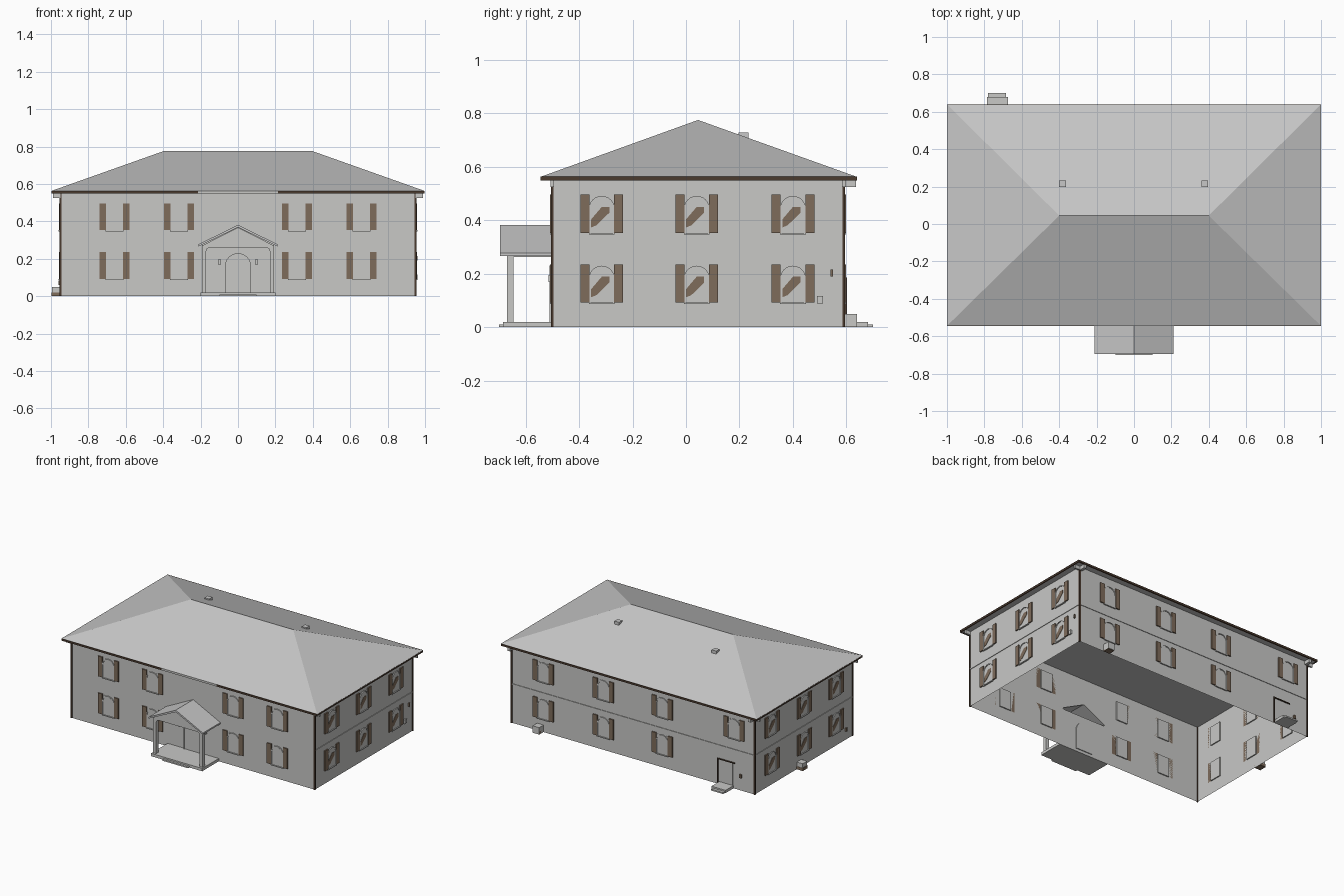
import bpy, bmesh, math
from mathutils import Matrix, Vector

cube = bpy.data.objects.get("Cube")
if cube:
    bpy.data.objects.remove(cube)


def material(name, rgb):
    m = bpy.data.materials.new(name)
    m.use_nodes = True
    m.diffuse_color = (*rgb, 1)
    m.node_tree.nodes["Principled BSDF"].inputs["Base Color"].default_value = (*rgb, 1)
    return m


GREY = material("light grey", (0.58, 0.58, 0.565))
ROOF = material("roof grey", (0.57, 0.57, 0.57))
BROWN = material("shutter brown", (0.21, 0.15, 0.105))
DARK = material("dark brown", (0.07, 0.043, 0.028))

W, FRONT, BACK, EAVE = 0.95, -0.5, 0.59, 0.55
MID = (FRONT + BACK) / 2


def side(origin, turn):
    """Wall frame: x runs right as seen from outside, -y points outward."""
    return Matrix.Translation(origin) @ Matrix.Rotation(math.radians(turn), 4, 'Z')


SIDES = {
    "front": side((0, FRONT, 0), 0),
    "right": side((W, 0, 0), 90),
    "back": side((0, BACK, 0), 180),
    "left": side((-W, 0, 0), 270),
}
HOME = Matrix.Identity(4)


def finish(name, bm, mat, frame=HOME):
    mesh = bpy.data.meshes.new(name)
    bm.to_mesh(mesh)
    bm.free()
    mesh.transform(frame)
    mesh.materials.append(mat)
    ob = bpy.data.objects.new(name, mesh)
    bpy.context.scene.collection.objects.link(ob)
    return ob


def prism(name, pts, y0, y1, mat, frame=HOME):
    """Extrude an x-z outline from y0 to y1; a single sheet if they are equal."""
    bm = bmesh.new()
    face = bm.faces.new([bm.verts.new((x, y0, z)) for x, z in pts])
    if y0 != y1:
        ext = bmesh.ops.extrude_face_region(bm, geom=[face], use_keep_orig=True)
        moved = [g for g in ext["geom"] if isinstance(g, bmesh.types.BMVert)]
        bmesh.ops.translate(bm, verts=moved, vec=(0, y1 - y0, 0))
        bmesh.ops.recalc_face_normals(bm, faces=bm.faces)
    return finish(name, bm, mat, frame)


def box(name, x0, x1, y0, y1, z0, z1, mat, frame=HOME):
    return prism(name, [(x0, z0), (x1, z0), (x1, z1), (x0, z1)], y0, y1, mat, frame)


def arch(cx, half, z0, spring, steps=12):
    """Outline of a round-headed opening, from bottom right to bottom left."""
    curve = [(cx + half * math.cos(math.pi * i / steps),
              spring + half * math.sin(math.pi * i / steps)) for i in range(steps + 1)]
    return [(cx + half, z0)] + curve + [(cx - half, z0)]


def arch_ring(name, cx, half, t, z0, spring, depth, frame):
    ring = arch(cx, half, z0, spring) + arch(cx, half - t, z0, spring)[::-1]
    prism(name, ring, -depth, 0, GREY, frame)


# Walls: the front one is open behind the porch gable
for s in (1, -1):
    notch = [(W, 0), (0, 0), (0, 0.27), (0.19, 0.27), (0, 0.365), (0, EAVE), (W, EAVE)]
    prism("front_wall", [(s * x, z) for x, z in notch], FRONT, FRONT, GREY)
box("back_wall", -W, W, BACK, BACK, 0, EAVE, GREY)
box("left_wall", -BACK, -FRONT, 0, 0, 0, EAVE, GREY, SIDES["left"])
box("right_wall", FRONT, BACK, 0, 0, 0, EAVE, GREY, SIDES["right"])

# Floor band on three sides
for key, a, b in (("right", FRONT, BACK), ("back", -W, W), ("left", -BACK, -FRONT)):
    box(key + "_floor_band", a, b, -0.004, 0, 0.271, 0.278, GREY, SIDES[key])

# Hipped roof
bm = bmesh.new()
y0, y1, z0 = -0.545, 0.64, 0.562
eave = [bm.verts.new(c) for c in ((-1, y0, z0), (1, y0, z0), (1, y1, z0), (-1, y1, z0))]
ridge = [bm.verts.new((x, 0.045, 0.775)) for x in (-0.4, 0.4)]
a, b, c, d = eave
for f in ((a, b, ridge[1], ridge[0]), (b, c, ridge[1]), (c, d, ridge[0], ridge[1]),
          (d, a, ridge[0]), (d, c, b, a)):
    bm.faces.new(f)
finish("hipped_roof", bm, ROOF)
box("soffit", -0.99, 0.99, y0 + 0.01, y1 - 0.01, EAVE, z0, ROOF)

# Fascia and gutters, with a plain stretch over the entrance
for s in (-1, 1):
    box("side_gutter", s * 0.99, s * 0.998, y0, y1, 0.549, 0.563, DARK)
    box("front_gutter", s * 0.215, s * 0.998, y0, y0 + 0.01, 0.549, 0.563, DARK)
box("back_gutter", -0.998, 0.998, y1 - 0.01, y1, 0.549, 0.563, DARK)
box("entrance_fascia", -0.215, 0.215, y0, y0 + 0.01, 0.549, 0.563, GREY)

# Corner downpipes with their elbows
for sx in (-1, 1):
    for y, out in ((FRONT, -1), (BACK, 1)):
        box("downpipe", sx * (W - 0.006), sx * (W + 0.005), y - 0.005, y + 0.005, 0, EAVE, DARK)
        box("pipe_elbow", sx * W, sx * 0.99, y - 0.006, y + 0.006, 0.525, EAVE, GREY)
    box("back_pipe_elbow", sx * (W - 0.02), sx * W, BACK, 0.635, 0.525, EAVE, GREY)

# Roof vents
for x in (-0.382, 0.378):
    box("roof_vent", x - 0.018, x + 0.018, 0.197, 0.233, 0.69, 0.729, ROOF)


# Windows with shutters
def window(key, cx, z, mullions=False, blind=False):
    fr = SIDES[key]
    box(key + "_window_box", cx - 0.045, cx + 0.045, -0.001, 0.008, z, z + 0.135, GREY, fr)
    prism(key + "_window_pane", arch(cx, 0.042, z, z + 0.09), -0.003, 0, GREY, fr)
    arch_ring(key + "_window_frame", cx, 0.048, 0.006, z, z + 0.09, 0.007, fr)
    box(key + "_window_sill", cx - 0.048, cx + 0.048, -0.009, 0, z - 0.006, z, GREY, fr)
    for s in (-1, 1):
        box(key + "_shutter", cx + s * 0.046, cx + s * 0.08, -0.008, 0, z, z + 0.143, BROWN, fr)
    if mullions:
        for u in (-0.016, 0.016):
            box(key + "_mullion", cx + u - 0.002, cx + u + 0.002, -0.006, 0, z, z + 0.125, GREY, fr)
    if blind:
        shape = ((-0.04, 0.02), (-0.02, 0.028), (0.028, 0.075), (0.028, 0.097), (0, 0.097), (-0.04, 0.05))
        prism(key + "_window_blind", [(cx + u, z + v) for u, v in shape], -0.005, 0, BROWN, fr)


for z in (0.092, 0.353):
    for x in (-0.66, -0.315, 0.315, 0.66):
        window("front", x, z, mullions=z < 0.2 and abs(x) > 0.5)
    for y in (-0.315, 0.04, 0.4):
        window("right", y, z, blind=True)
        window("left", -y, z, blind=True)
    for x in (0.7, 0.23, -0.23, -0.79):
        if z > 0.2 or x > -0.5:
            window("back", -x, z)

# Front door and wall lamps
prism("front_door", arch(0, 0.065, 0.02, 0.16), FRONT - 0.005, FRONT + 0.006, GREY)
arch_ring("front_door_frame", 0, 0.07, 0.007, 0.02, 0.16, 0.01, SIDES["front"])
for s in (-1, 1):
    box("door_lamp", s * 0.092, s * 0.108, -0.015, 0, 0.17, 0.195, GREY, SIDES["front"])

# Porch: deck, step, posts with rounded head, beams and gable roof
box("porch_deck", -0.2, 0.2, -0.685, FRONT, 0, 0.02, GREY)
box("porch_step", -0.1, 0.1, -0.7, -0.685, 0, 0.01, GREY)
corner = [(0.15 + 0.02 * math.cos(t), 0.24 + 0.02 * math.sin(t))
          for t in (math.pi / 8 * i for i in range(5))]
inner = [(0.17, 0.02)] + corner
inner += [(-x, z) for x, z in reversed(inner)]
prism("porch_posts", [(-0.193, 0.02), (-0.193, 0.272), (0.193, 0.272), (0.193, 0.02)] + inner,
      -0.67, -0.645, GREY)
for s in (-1, 1):
    box("porch_beam", s * 0.17, s * 0.193, -0.67, FRONT, 0.262, 0.275, GREY)
prism("porch_pediment", [(-0.193, 0.27), (0.193, 0.27), (0, 0.367)], -0.675, -0.665, GREY)
gable = [(-0.212, 0.266), (0, 0.368), (0.212, 0.266), (0.212, 0.277), (0, 0.382), (-0.212, 0.277)]
prism("porch_roof", gable, -0.695, FRONT, ROOF)

# Back door with steps, lamp and rail
box("back_door", 0.68, 0.78, -0.003, 0.006, 0.02, 0.18, GREY, SIDES["back"])
box("back_landing", -0.785, -0.675, BACK, 0.68, 0, 0.02, GREY)
box("back_step", -0.78, -0.685, 0.68, 0.7, 0, 0.01, GREY)
box("back_rail_post", 0.665, 0.671, -0.012, -0.004, 0, 0.185, DARK, SIDES["back"])
box("back_rail", 0.665, 0.8, -0.012, -0.004, 0.18, 0.186, DARK, SIDES["back"])
box("back_lamp", 0.835, 0.85, -0.01, 0, 0.09, 0.115, BROWN, SIDES["back"])

# Utility boxes around the walls
box("back_utility_box", 0.7, 0.75, BACK, 0.64, 0.003, 0.05, GREY)
box("side_utility_box", -0.995, -W, 0.07, 0.12, 0.003, 0.05, GREY)
box("back_utility_base", 0.7, 0.75, BACK, 0.637, 0, 0.02, BROWN)
box("side_utility_base", -0.998, -W, 0.068, 0.122, 0, 0.02, BROWN)
box("right_meter", 0.49, 0.513, -0.01, 0, 0.088, 0.117, GREY, SIDES["right"])
box("right_lamp", 0.541, 0.55, -0.01, 0, 0.19, 0.215, BROWN, SIDES["right"])
box("left_lamp", 0.42, 0.43, -0.01, 0, 0.06, 0.085, BROWN, SIDES["left"])
